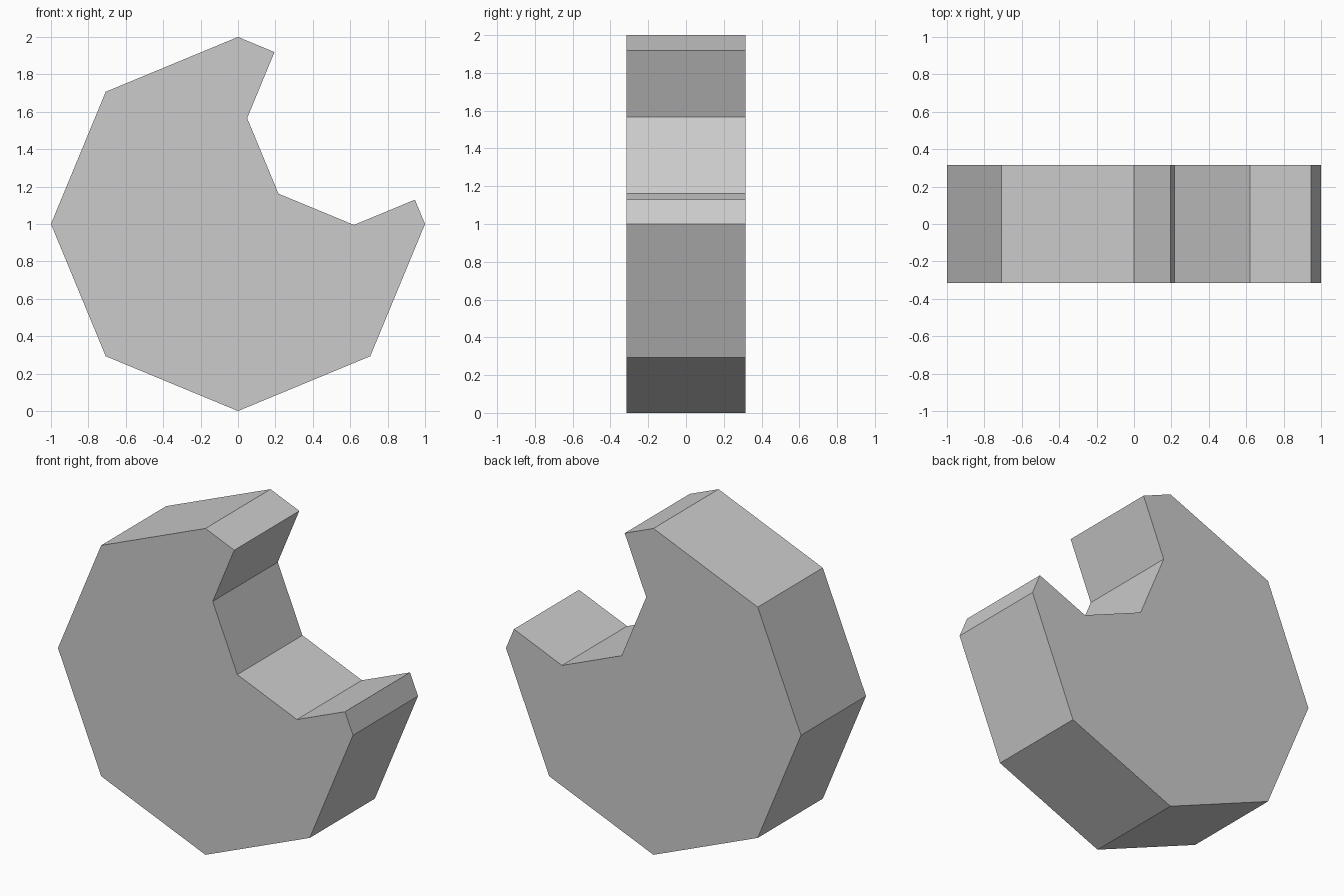
import bpy, bmesh
from math import sin, cos, radians

if "Cube" in bpy.data.objects:
    bpy.data.objects.remove(bpy.data.objects["Cube"])

HALF_DEPTH = 0.315


def arc(cx, cz, r, start, stop, step):
    """Octagon corners in the x-z plane, angles in degrees."""
    return [(cx + r * cos(radians(a)), cz + r * sin(radians(a)))
            for a in range(start, stop, step)]


# Outer octagon, interrupted by a smaller octagonal bite at upper right
profile = arc(0, 1, 1, 90, 361, 45)
profile.append((0.946, 1.130))                       # lower lip of the bite
profile += arc(0.62, 1.566, 0.571, 270, 179, -45)
profile.append((0.195, 1.919))                       # upper lip of the bite

# Extrude the profile front to back
bm = bmesh.new()
face = bm.faces.new([bm.verts.new((x, -HALF_DEPTH, z)) for x, z in profile])
ext = bmesh.ops.extrude_face_region(bm, geom=[face], use_keep_orig=True)
moved = [g for g in ext["geom"] if isinstance(g, bmesh.types.BMVert)]
bmesh.ops.translate(bm, verts=moved, vec=(0, 2 * HALF_DEPTH, 0))
bmesh.ops.recalc_face_normals(bm, faces=bm.faces)

mesh = bpy.data.meshes.new("bitten_disc")
bm.to_mesh(mesh)
bm.free()
bpy.context.collection.objects.link(bpy.data.objects.new("bitten_disc", mesh))
